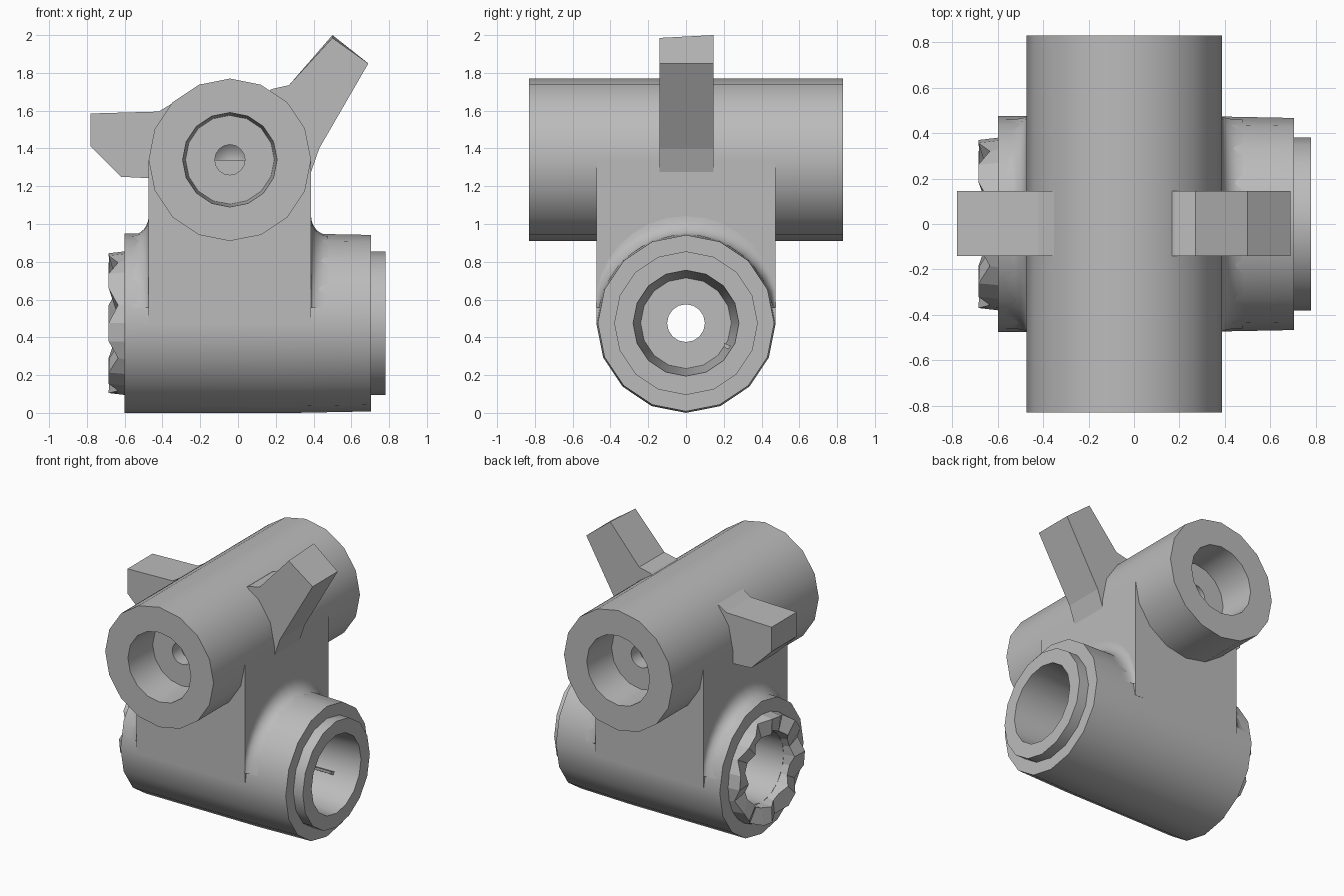
import bpy
import bmesh
from math import sin, cos, pi, radians
from mathutils import Vector

cube = bpy.data.objects.get("Cube")
if cube:
    bpy.data.objects.remove(cube, do_unlink=True)

grey = bpy.data.materials.new("plain grey")
grey.use_nodes = True
COLOUR = (0.5, 0.5, 0.5, 1)
grey.diffuse_color = COLOUR
grey.node_tree.nodes["Principled BSDF"].inputs["Base Color"].default_value = COLOUR

SIDES = 16
MID_X = -0.043     # centre of the upper barrel and neck
HALF = 0.43        # upper barrel radius, half neck width
TOP_Z = 1.34
LOW_R = 0.475      # lower barrel radius and axis height


def finish(name, bm, smooth=True):
    bmesh.ops.remove_doubles(bm, verts=bm.verts, dist=0.0005)
    bmesh.ops.recalc_face_normals(bm, faces=bm.faces)
    mesh = bpy.data.meshes.new(name)
    bm.to_mesh(mesh)
    bm.free()
    mesh.materials.append(grey)
    obj = bpy.data.objects.new(name, mesh)
    bpy.context.collection.objects.link(obj)
    if smooth:
        bpy.ops.object.select_all(action="DESELECT")
        obj.select_set(True)
        bpy.context.view_layer.objects.active = obj
        bpy.ops.object.shade_smooth_by_angle(angle=radians(35))
    return obj


def skin(bm, rows, wrap_u=False, wrap_v=False):
    """Join rows of points with faces."""
    grid = [[bm.verts.new(p) for p in row] for row in rows]
    nu, nv = len(grid), len(grid[0])
    for i in range(nu if wrap_u else nu - 1):
        for j in range(nv if wrap_v else nv - 1):
            k, m = (i + 1) % nu, (j + 1) % nv
            bm.faces.new((grid[i][j], grid[k][j], grid[k][m], grid[i][m]))


def lathe(name, profile, place, closed):
    """Spin (along, radius) points; place maps along, u, v to space."""
    bm = bmesh.new()
    angles = [2 * pi * i / SIDES for i in range(SIDES)]
    rows = [[place(s, r * cos(a), r * sin(a)) for a in angles] for s, r in profile]
    skin(bm, rows, closed, True)
    bmesh.ops.dissolve_degenerate(bm, dist=0.0005, edges=bm.edges)
    return finish(name, bm)


def prism(name, outline, axis, low, high):
    """Extrude a flat outline along x or y."""
    bm = bmesh.new()

    def at(d, p):
        return Vector((d, *p)) if axis == "x" else Vector((p[0], d, p[1]))
    ends = [[bm.verts.new(at(d, p)) for p in outline] for d in (low, high)]
    for end in ends:
        bm.faces.new(end)
    for i in range(len(outline)):
        j = (i + 1) % len(outline)
        bm.faces.new((ends[0][i], ends[0][j], ends[1][j], ends[1][i]))
    return finish(name, bm, False)


def along_x(s, u, v):
    return Vector((s, u, LOW_R + v))


def along_y(s, u, v):
    return Vector((MID_X + u, s, TOP_Z + v))


# Upper barrel with a blind stepped bore in each end
half = [(0.35, 0), (0.42, 0.08), (0.57, 0.08), (0.57, 0.235),
        (0.83, 0.25), (0.83, HALF)]
lathe("upper_barrel", half + [(-s, r) for s, r in reversed(half)], along_y, False)

# Lower barrel with collar, tapered bores and a pierced web
lathe("lower_barrel", [
    (0.78, 0.28), (0.78, 0.38), (0.705, 0.38), (0.705, 0.467), (0.3, LOW_R),
    (-0.6, LOW_R), (-0.6, 0.25), (-0.12, 0.24), (-0.12, 0.1),
    (0.2, 0.1), (0.2, 0.24)], along_x, True)

# Toothed ring on the right-hand end
bm = bmesh.new()
rows = []
TEETH = 8
for i in range(TEETH * 3):
    a = 2 * pi * i / (TEETH * 3)
    outer = 0.035 if i % 3 == 2 else 0.085
    inner = 0.08 if i % 3 == 0 else 0.045
    ring = [(0, 0.38), (outer, 0.37), (inner, 0.26), (0, 0.25)]
    rows.append([along_x(-0.6 - h, r * cos(a), r * sin(a)) for h, r in ring])
skin(bm, rows, True, False)
finish("toothed_ring", bm, False)

# Neck standing over the lower barrel
arc = [(-0.44 * cos(pi * i / 12), LOW_R + 0.44 * sin(pi * i / 12)) for i in range(13)]
prism("neck", [(LOW_R, TOP_Z), (-LOW_R, TOP_Z), (-LOW_R, LOW_R)] + arc
      + [(LOW_R, LOW_R)], "x", MID_X - HALF, MID_X + HALF)

# Fillets where the neck meets the lower barrel
for name, side in (("left_fillet", 1), ("right_fillet", -1)):
    bm = bmesh.new()
    rows = []
    for i in range(-8, 9):
        a = radians(10 * i)
        row = []
        for j in range(7):
            t = pi / 2 * j / 6
            x = MID_X + side * (HALF + 0.09 * (1 - sin(t)))
            r = LOW_R - 0.008 + 0.1 * cos(a) * (1 - cos(t))
            row.append(along_x(x, r * sin(a), r * cos(a)))
        rows.append(row)
    skin(bm, rows)
    fillet = finish(name, bm)
    if fillet.data.polygons[len(fillet.data.polygons) // 2].normal.z < 0:
        fillet.data.flip_normals()

# Stop lugs on the upper barrel
prism("square_lug", [(-0.78, 1.585), (-0.42, 1.595), (-0.33, 1.65), (-0.3, 1.4),
                     (-0.42, 1.24), (-0.62, 1.25), (-0.78, 1.41)], "y", -0.14, 0.145)
lug = prism("slanted_lug", [(0.5, 2.0), (0.69, 1.85), (0.43, 1.4), (0.385, 1.27),
                            (0.25, 1.4), (0.12, 1.68), (0.18, 1.715), (0.27, 1.735)],
            "y", -0.14, 0.145)
for v in lug.data.vertices:
    if v.co.z > 1.95 and v.co.y < 0:
        v.co.z -= 0.015

# Small keys inside the lower bores
for name, low, high in (("left_key", 0.2, 0.6), ("right_key", -0.56, -0.12)):
    prism(name, [(0.2, 0.35), (0.25, 0.32), (0.26, 0.345), (0.2, 0.37)], "x", low, high)
